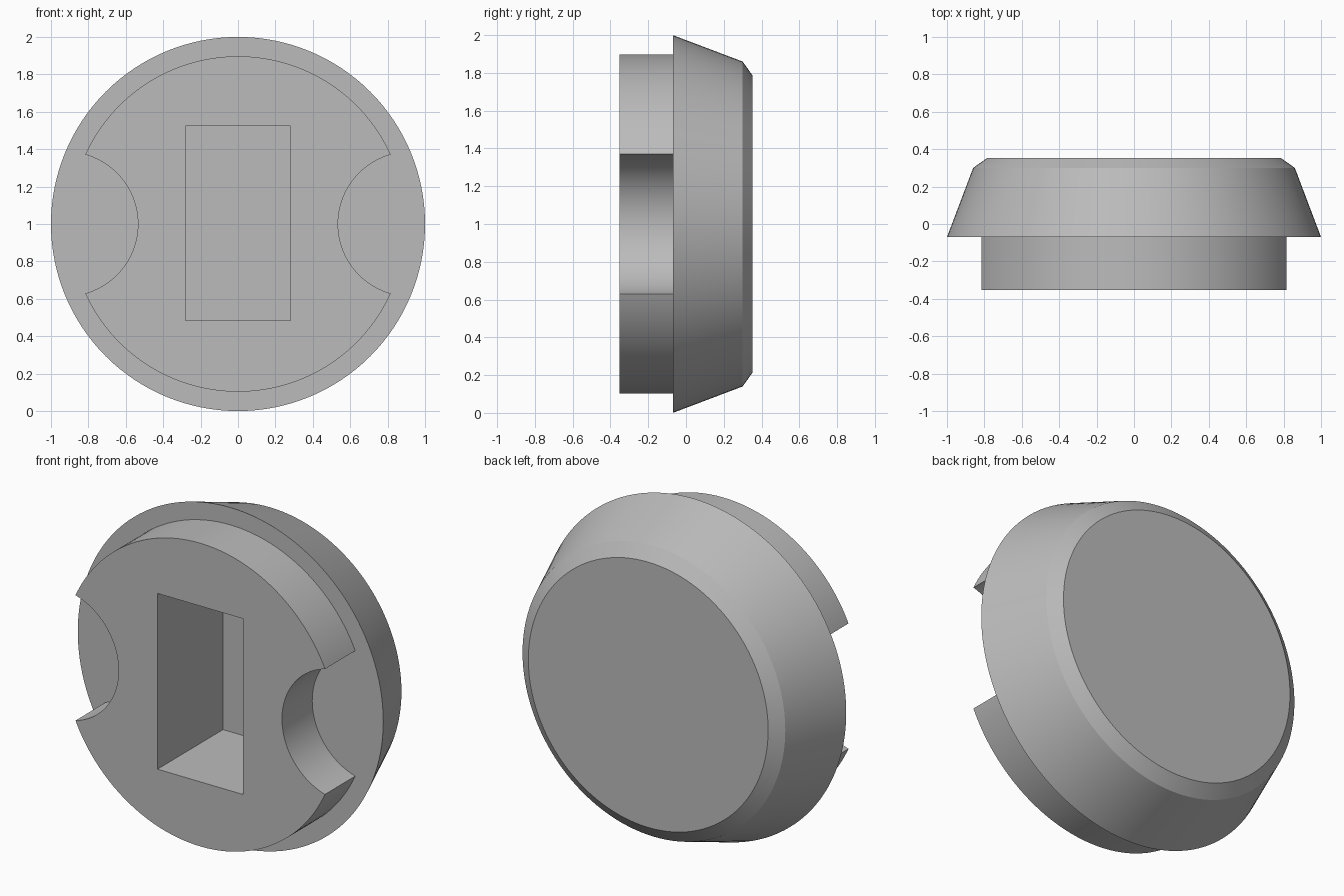
import bpy, bmesh, math
from mathutils import Matrix

cube = bpy.data.objects.get("Cube")
if cube:
    bpy.data.objects.remove(cube, do_unlink=True)

SEGMENTS = 128
FRONT, LEDGE, BACK = -0.353, -0.07, 0.353

grey = bpy.data.materials.new("plain grey")
grey.use_nodes = True
colour = (0.5, 0.5, 0.5, 1)
grey.diffuse_color = colour
grey.node_tree.nodes["Principled BSDF"].inputs["Base Color"].default_value = colour


def make_object(name, bm):
    bmesh.ops.recalc_face_normals(bm, faces=bm.faces)
    mesh = bpy.data.meshes.new(name)
    bm.to_mesh(mesh)
    bm.free()
    mesh.materials.append(grey)
    obj = bpy.data.objects.new(name, mesh)
    bpy.context.collection.objects.link(obj)
    return obj


def turned(name, profile, x=0):
    """Solid of revolution about the y direction, from (radius, y) pairs."""
    bm = bmesh.new()
    rings = []
    for r, y in profile:
        angles = [2 * math.pi * i / SEGMENTS for i in range(SEGMENTS)]
        rings.append([bm.verts.new((x + r * math.cos(a), y, 1 + r * math.sin(a)))
                      for a in angles])
    for a, b in zip(rings, rings[1:]):
        for i in range(SEGMENTS):
            j = (i + 1) % SEGMENTS
            bm.faces.new((a[i], a[j], b[j], b[i]))
    bm.faces.new(rings[0])
    bm.faces.new(rings[-1])
    return make_object(name, bm)


def box(name, size, centre):
    bm = bmesh.new()
    bmesh.ops.create_cube(bm, size=1, matrix=Matrix.Translation(centre)
                          @ Matrix.Diagonal((*size, 1)))
    return make_object(name, bm)


def combine(target, tool, operation):
    """Apply a boolean and remove the used-up helper."""
    mod = target.modifiers.new(operation.lower(), 'BOOLEAN')
    mod.operation, mod.solver, mod.object = operation, 'EXACT', tool
    bpy.ops.object.select_all(action='DESELECT')
    bpy.context.view_layer.objects.active = target
    target.select_set(True)
    bpy.ops.object.modifier_apply(modifier=mod.name)
    bpy.data.objects.remove(tool, do_unlink=True)


# Tapered disc with a chamfered back rim
cap = turned("round_cap", [(1, LEDGE), (0.86, 0.30), (0.785, BACK)])

# Raised front boss with a round notch on each side
boss = turned("front_boss", [(0.897, FRONT), (0.897, 0)])
for side in (-1, 1):
    notch = turned("notch_cutter", [(0.385, -0.6), (0.385, 0.2)], side * 0.92)
    combine(boss, notch, 'DIFFERENCE')
combine(cap, boss, 'UNION')

# Deep rectangular pocket
pocket = box("pocket_cutter", (0.56, 0.86, 1.04), (0, -0.17, 1.005))
combine(cap, pocket, 'DIFFERENCE')

bpy.ops.object.select_all(action='DESELECT')
cap.select_set(True)
bpy.context.view_layer.objects.active = cap
bpy.ops.object.shade_smooth_by_angle(angle=math.radians(15))
